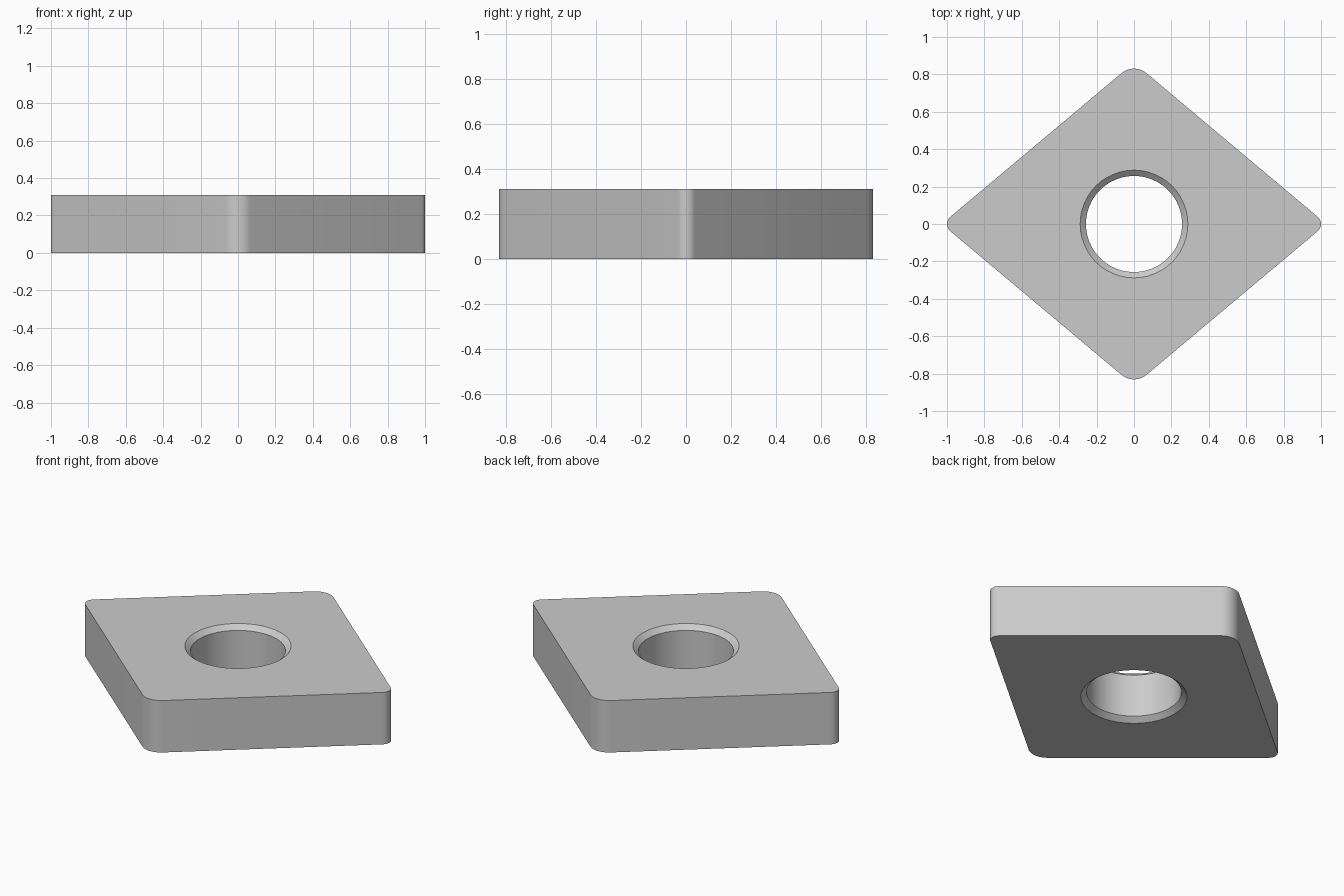
import bpy, bmesh
from math import sin, cos, pi, radians

if "Cube" in bpy.data.objects:
    bpy.data.objects.remove(bpy.data.objects["Cube"])

HEIGHT = 0.31
INSET = 0.6607            # distance from centre to each flat side
HALF = radians(40)        # half of the acute corner angle
R_ACUTE, R_OBTUSE = 0.05, 0.104
HOLE_R, RIM_R, CHAMFER = 0.257, 0.288, 0.027
HOLE_SEGS, CORNER_SEGS = 48, 10


def rhombus_outline():
    """Diamond with rounded corners, counter-clockwise."""
    pts = []
    for i in range(4):
        half, r = (HALF, R_ACUTE) if i % 2 == 0 else (pi / 2 - HALF, R_OBTUSE)
        axis = i * pi / 2
        dist = (INSET - r) / sin(half)
        spread = pi / 2 - half
        for k in range(CORNER_SEGS + 1):
            a = axis - spread + 2 * spread * k / CORNER_SEGS
            pts.append((dist * cos(axis) + r * cos(a), dist * sin(axis) + r * sin(a)))
    return pts


def circle(r):
    return [(r * cos(2 * pi * k / HOLE_SEGS), r * sin(2 * pi * k / HOLE_SEGS))
            for k in range(HOLE_SEGS)]


bm = bmesh.new()


def add_loop(pts, z):
    return [bm.verts.new((x, y, z)) for x, y in pts]


def bridge(a, b):
    n = len(a)
    for i in range(n):
        j = (i + 1) % n
        bm.faces.new((a[i], a[j], b[j], b[i]))


def loop_edges(vs):
    return [bm.edges.get((vs[i - 1], vs[i])) for i in range(len(vs))]


# Outer wall
outline = rhombus_outline()
outer_low, outer_top = add_loop(outline, 0), add_loop(outline, HEIGHT)
bridge(outer_low, outer_top)

# Through hole with a chamfer at both ends
rings = [add_loop(circle(r), z) for r, z in (
    (RIM_R, HEIGHT), (HOLE_R, HEIGHT - CHAMFER), (HOLE_R, CHAMFER), (RIM_R, 0))]
for a, b in zip(rings, rings[1:]):
    bridge(a, b)

# Flat top and bottom faces around the hole
for outer, rim in ((outer_top, rings[0]), (outer_low, rings[-1])):
    bmesh.ops.triangle_fill(bm, use_beauty=True, edges=loop_edges(outer) + loop_edges(rim))

bmesh.ops.recalc_face_normals(bm, faces=bm.faces[:])
mesh = bpy.data.meshes.new("diamond_plate")
bm.to_mesh(mesh)
bm.free()
plate = bpy.data.objects.new("diamond_plate", mesh)
bpy.context.collection.objects.link(plate)

# Smooth rounded walls, crisp edges
bpy.context.view_layer.objects.active = plate
plate.select_set(True)
bpy.ops.object.shade_smooth_by_angle(angle=radians(30))
